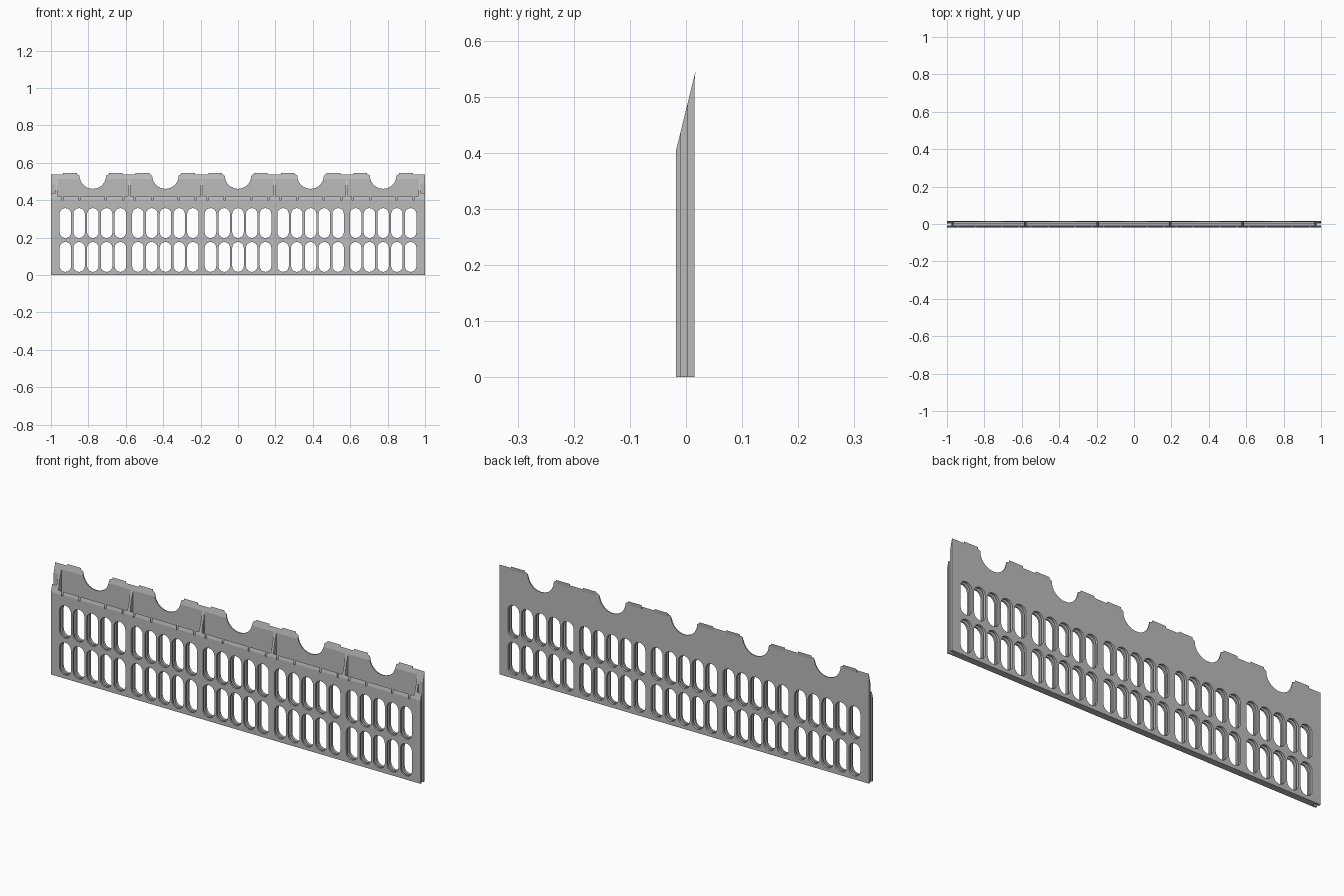
import bpy, bmesh, math
from mathutils import Matrix

if "Cube" in bpy.data.objects:
    bpy.data.objects.remove(bpy.data.objects["Cube"])

PITCH = 0.388
BAYS = [PITCH * i for i in (-2, -1, 0, 1, 2)]
Y0, Y1, Y2, Y3 = -0.0175, -0.009, 0.003, 0.015   # sheet faces, front to back
SLOPE = 4.07


def top_z(y):
    return 0.405 + (y - Y0) * SLOPE


grey = bpy.data.materials.new("plain_grey")
grey.diffuse_color = (0.5, 0.5, 0.5, 1)
grey.use_nodes = True
grey.node_tree.nodes["Principled BSDF"].inputs["Base Color"].default_value = grey.diffuse_color


def finish(name, mesh):
    obj = bpy.data.objects.new(name, mesh)
    mesh.materials.clear()
    mesh.materials.append(grey)
    bpy.context.collection.objects.link(obj)
    return obj


def prisms(name, profile, spans):
    """Extrude a (y, z) profile along x over each (x0, x1) span."""
    bm = bmesh.new()
    for x0, x1 in spans:
        a = [bm.verts.new((x0, y, z)) for y, z in profile]
        b = [bm.verts.new((x1, y, z)) for y, z in profile]
        bm.faces.new(a)
        bm.faces.new(b[::-1])
        for i in range(len(a)):
            j = (i + 1) % len(a)
            bm.faces.new((a[j], a[i], b[i], b[j]))
    bmesh.ops.recalc_face_normals(bm, faces=bm.faces)
    mesh = bpy.data.meshes.new(name)
    bm.to_mesh(mesh)
    bm.free()
    return finish(name, mesh)


def slot(cx, z0, z1, r=0.031, n=8):
    """Rounded slot outline."""
    pts = []
    for cz, start in ((z1 - r, 0), (z0 + r, math.pi)):
        for k in range(n + 1):
            t = start + math.pi * k / n
            pts.append((cx + r * math.cos(t), cz + r * math.sin(t)))
    return pts


SLOTS = [slot(c + 0.0735 * i, z0, z1)
         for c in BAYS for i in range(-2, 3)
         for z0, z1 in ((0.017, 0.177), (0.198, 0.358))]


def sheet(name, outline, ya, yb):
    """Filled outline with the slots cut out, thickened from ya to yb."""
    cu = bpy.data.curves.new(name, 'CURVE')
    cu.dimensions = '2D'
    cu.fill_mode = 'BOTH'
    cu.extrude = (yb - ya) / 2
    for pts in [outline] + SLOTS:
        sp = cu.splines.new('POLY')
        sp.points.add(len(pts) - 1)
        for p, (x, z) in zip(sp.points, pts):
            p.co = (x, z, 0, 1)
        sp.use_cyclic_u = True
    tmp = bpy.data.objects.new(name + "_curve", cu)
    bpy.context.collection.objects.link(tmp)
    dg = bpy.context.evaluated_depsgraph_get()
    mesh = bpy.data.meshes.new_from_object(tmp.evaluated_get(dg))
    bpy.data.objects.remove(tmp)
    mesh.transform(Matrix.Translation((0, (ya + yb) / 2, 0))
                   @ Matrix.Rotation(math.pi / 2, 4, 'X'))
    bm = bmesh.new()
    bm.from_mesh(mesh)
    bmesh.ops.remove_doubles(bm, verts=bm.verts, dist=1e-5)
    bmesh.ops.recalc_face_normals(bm, faces=bm.faces)
    bm.to_mesh(mesh)
    bm.free()
    for p in mesh.polygons:
        p.use_smooth = False
    return finish(name, mesh)


def cut(obj, cutter):
    m = obj.modifiers.new(cutter.name, 'BOOLEAN')
    m.operation = 'DIFFERENCE'
    m.solver = 'EXACT'
    m.object = cutter


# Back sheet outline with a rounded scoop above each bay
ZB = top_z(Y3)
back = [(-1, 0), (-1, ZB)]
for c in BAYS:
    back.append((c - 0.08, ZB))
    back += [(c - 0.071 * math.cos(math.pi * k / 16),
              0.532 - 0.071 * math.sin(math.pi * k / 16)) for k in range(17)]
    back.append((c + 0.08, ZB))
back += [(1, ZB), (1, 0)]
back_sheet = sheet("back_sheet", back, Y2, Y3)

ZF = top_z(Y1)
front_sheet = sheet("front_sheet", [(-1, 0), (-1, ZF), (1, ZF), (1, 0)], Y0, Y1)

# Cutters: sloped top, recess in each bay, small slits in the front lip
slope_cut = prisms("slope_cutter",
                   [(-0.05, top_z(-0.05)), (0.05, top_z(0.05)), (0.05, 0.9), (-0.05, 0.9)],
                   [(-1.1, 1.1)])
recess_cut = prisms("recess_cutter",
                    [(-0.0136, 0.387), (0.0095, 0.387), (0.0095, 0.7), (-0.0136, 0.7)],
                    [(c - 0.187, c + 0.187) for c in BAYS])
slit_cut = prisms("slit_cutter",
                  [(-0.03, 0.4), (0, 0.4), (0, 0.7), (-0.03, 0.7)],
                  [(c + d - 0.004, c + d + 0.004) for c in BAYS
                   for d in (-0.163, -0.07, 0.07, 0.163)])
cut(back_sheet, slope_cut)
cut(back_sheet, recess_cut)
cut(front_sheet, slope_cut)
cut(front_sheet, recess_cut)
cut(front_sheet, slit_cut)

# Bake the cuts and drop the cutters
dg = bpy.context.evaluated_depsgraph_get()
baked = [(o, bpy.data.meshes.new_from_object(o.evaluated_get(dg)))
         for o in (back_sheet, front_sheet)]
for o, mesh in baked:
    o.modifiers.clear()
    o.data = mesh
for c in (slope_cut, recess_cut, slit_cut):
    bpy.data.objects.remove(c)

# Ribs joining the sheets between bays
prisms("ribs", [(Y1, 0), (Y2, 0), (Y2, top_z(Y2)), (Y1, top_z(Y1))],
       [(PITCH * (i - 2.5) - 0.006, PITCH * (i - 2.5) + 0.006) for i in range(6)])

# Floor strip between the sheets
prisms("floor_strip", [(Y1, 0), (Y2, 0), (Y2, 0.006), (Y1, 0.006)], [(-0.97, 0.97)])

# Lips leaning backward on both sides of each scoop
prisms("top_lips", [(0.0135, 0.525), (0.015, 0.525), (0.0169, 0.545), (0.0135, top_z(0.0135))],
       [(c + s * 0.122 - 0.037, c + s * 0.122 + 0.037) for c in BAYS for s in (-1, 1)])
